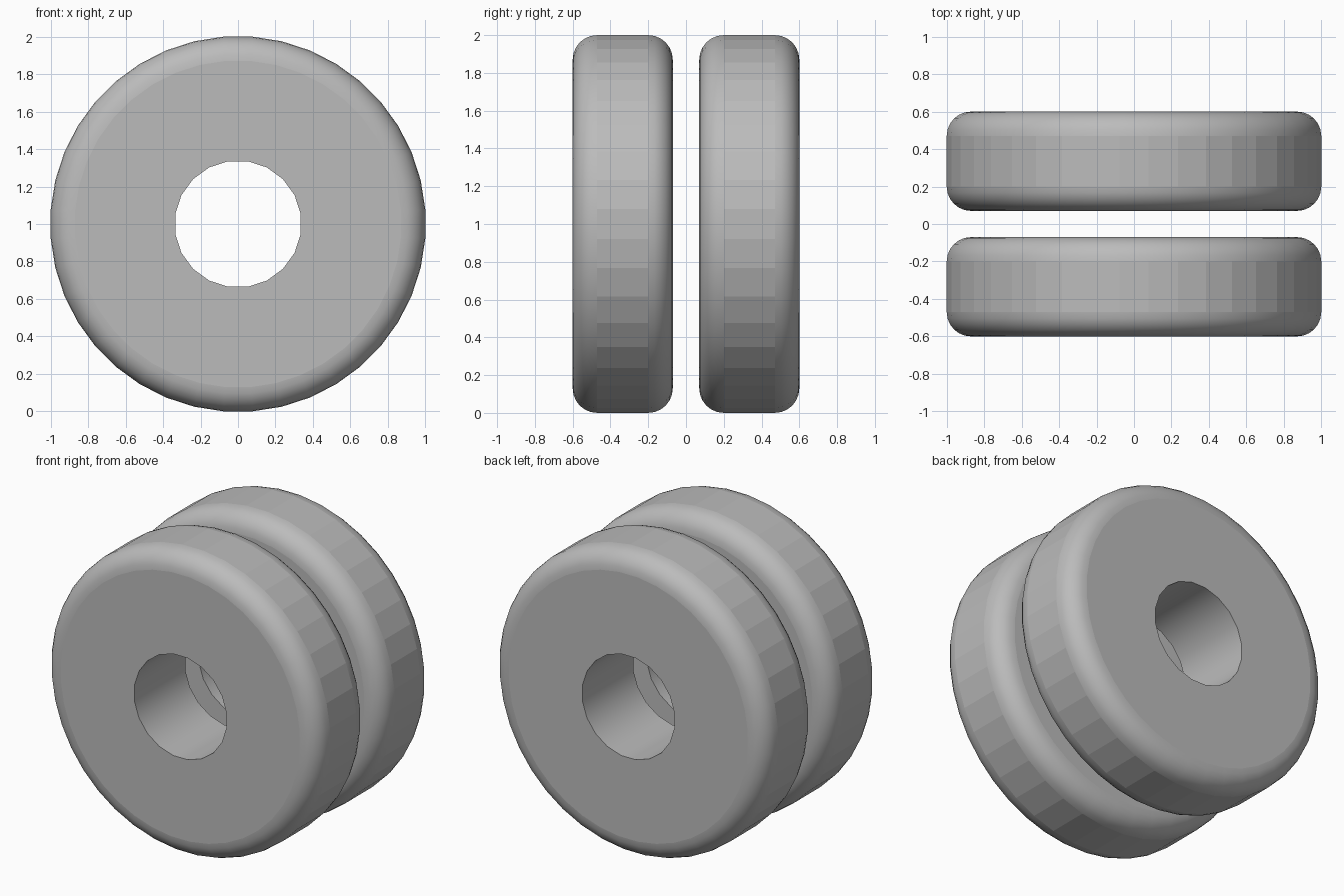
import bpy, bmesh, math

if "Cube" in bpy.data.objects:
    bpy.data.objects.remove(bpy.data.objects["Cube"])

SIDES, HOLE_SIDES = 40, 20
R, HOLE_R, BEVEL, STEPS = 1.003, 0.339, 0.13, 6
Y_IN, Y_OUT = 0.07, 0.60

grey = bpy.data.materials.new("plain_grey")
grey.diffuse_color = (0.5, 0.5, 0.5, 1)
grey.use_nodes = True
grey.node_tree.nodes["Principled BSDF"].inputs["Base Color"].default_value = grey.diffuse_color


def ring(bm, radius, y, sides):
    # half-step offset puts flats at top, bottom and sides
    angles = [(i + 0.5) * 2 * math.pi / sides for i in range(sides)]
    return [bm.verts.new((radius * math.cos(a), y, 1 + radius * math.sin(a))) for a in angles]


def wheel(name, y0, y1):
    bm = bmesh.new()
    # rounded tyre profile from one side face to the other
    arc = [i * math.pi / 2 / STEPS for i in range(STEPS + 1)]
    prof = [(R - BEVEL + BEVEL * math.sin(a), y0 + BEVEL - BEVEL * math.cos(a)) for a in arc]
    prof += [(r, y0 + y1 - y) for r, y in reversed(prof)]
    rings = [ring(bm, r, y, SIDES) for r, y in prof]
    for k, (a, b) in enumerate(zip(rings, rings[1:])):
        for i in range(SIDES):
            j = (i + 1) % SIDES
            f = bm.faces.new((a[i], a[j], b[j], b[i]))
            f.smooth = k != STEPS  # flat tread, smooth shoulders
    # axle hole
    h0, h1 = ring(bm, HOLE_R, y0, HOLE_SIDES), ring(bm, HOLE_R, y1, HOLE_SIDES)
    for i in range(HOLE_SIDES):
        j = (i + 1) % HOLE_SIDES
        bm.faces.new((h0[i], h1[i], h1[j], h0[j])).smooth = True
    # flat side faces: two outer corners to each hole corner
    for outer, hole in ((rings[0], h0), (rings[-1], h1)):
        for i in range(HOLE_SIDES):
            j = (i + 1) % HOLE_SIDES
            a, b, c = outer[2 * i], outer[2 * i + 1], outer[(2 * i + 2) % SIDES]
            bm.faces.new((hole[i], a, b))
            bm.faces.new((hole[i], b, c, hole[j]))
    bmesh.ops.recalc_face_normals(bm, faces=bm.faces)
    # sharp rim around the hole
    for e in bm.edges:
        if len(e.link_faces) == 2 and e.calc_face_angle() > math.radians(40):
            e.smooth = False
    me = bpy.data.meshes.new(name)
    bm.to_mesh(me)
    bm.free()
    me.materials.append(grey)
    ob = bpy.data.objects.new(name, me)
    bpy.context.collection.objects.link(ob)


wheel("front_wheel", -Y_OUT, -Y_IN)
wheel("back_wheel", Y_IN, Y_OUT)
